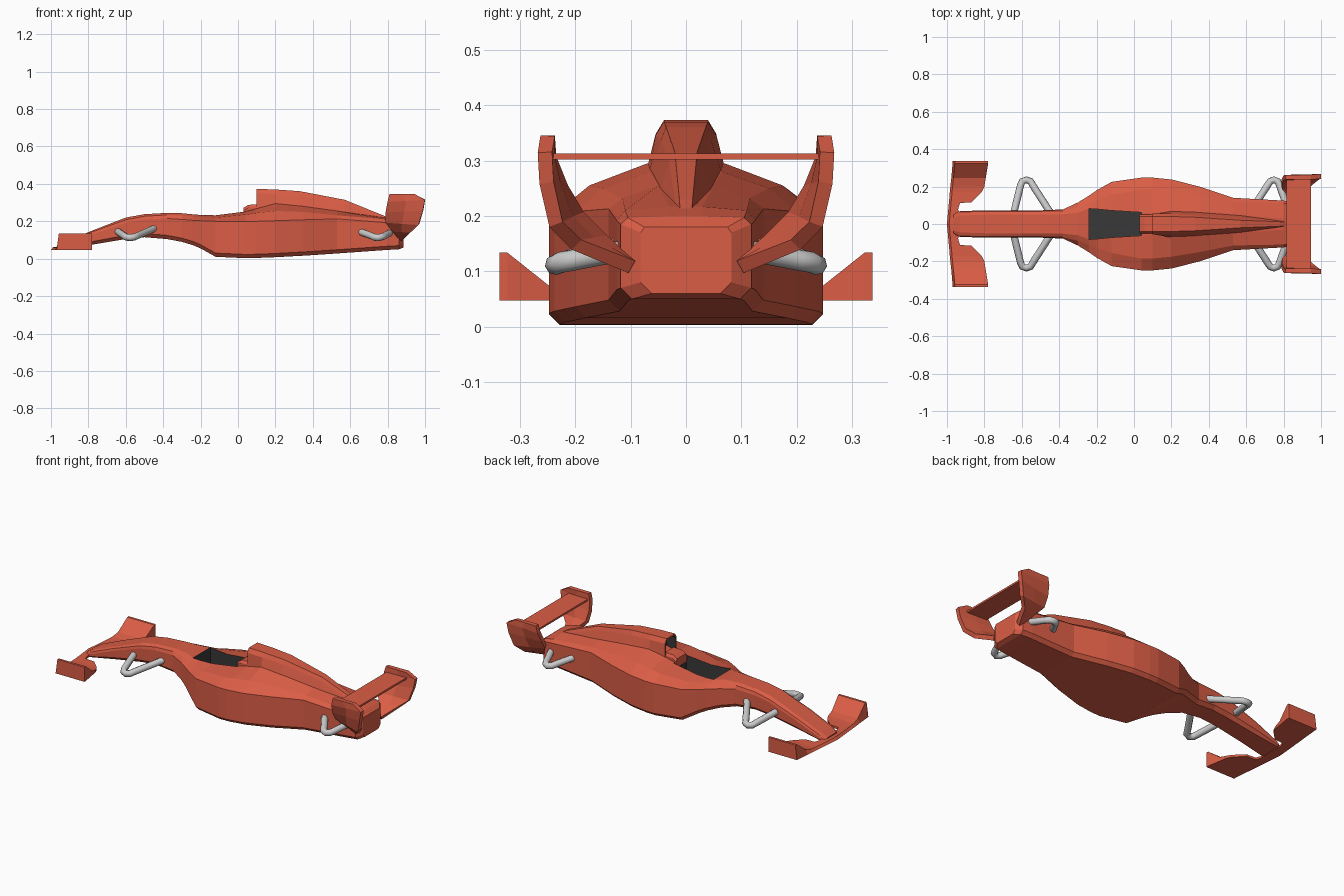
import bpy, bmesh
from mathutils import Vector

if "Cube" in bpy.data.objects:
    bpy.data.objects.remove(bpy.data.objects["Cube"])


def material(name, rgb):
    m = bpy.data.materials.new(name)
    m.diffuse_color = (*rgb, 1)
    m.use_nodes = True
    m.node_tree.nodes["Principled BSDF"].inputs["Base Color"].default_value = m.diffuse_color
    return m


RED = material("red_paint", (0.7, 0.11, 0.06))
DARK = material("dark_interior", (0.04, 0.04, 0.04))


def finish(name, bm, *mats):
    me = bpy.data.meshes.new(name)
    bm.to_mesh(me)
    bm.free()
    ob = bpy.data.objects.new(name, me)
    bpy.context.collection.objects.link(ob)
    for m in mats:
        me.materials.append(m)
    return ob


def loft(rings, closed=True, caps=(True, True), skip=lambda i, j: False):
    """Bridge equal-length point rings; skip(i, j) leaves a face open."""
    bm = bmesh.new()
    vs = [[bm.verts.new(p) for p in r] for r in rings]
    n = len(rings[0])
    for i in range(len(vs) - 1):
        for j in range(n if closed else n - 1):
            if not skip(i, j):
                k = (j + 1) % n
                bm.faces.new((vs[i][j], vs[i][k], vs[i + 1][k], vs[i + 1][j]))
    for on, r in zip(caps, (vs[0], vs[-1])):
        if on:
            bm.faces.new(r)
    bmesh.ops.recalc_face_normals(bm, faces=bm.faces[:])
    return bm


def mirrored(x, half):
    return [(x, y, z) for y, z in half] + [(x, -y, z) for y, z in reversed(half)]


def mirror_y(ob):
    mod = ob.modifiers.new("mirror", 'MIRROR')
    mod.use_axis = (False, True, False)


# Body stations: x, floor z, half width, side top z, shoulder y, z, deck edge y, z
stations = [
    (-0.965, .046, .052, .056, .046, .064, .035, .068),
    (-0.93, .05, .07, .07, .064, .08, .045, .088),
    (-0.78, .075, .072, .13, .068, .143, .05, .15),
    (-0.6, .105, .072, .193, .068, .208, .05, .22),
    (-0.5, .115, .073, .21, .068, .227, .05, .238),
    (-0.38, .105, .078, .215, .07, .234, .052, .245),
    (-0.3, .09, .115, .21, .09, .23, .06, .243),
    (-0.24, .072, .152, .205, .11, .225, .082, .237),
    (-0.2, .055, .18, .203, .125, .222, .08, .234),
    (-0.12, .01, .225, .2, .155, .22, .072, .232),
    (0.04, .003, .248, .2, .185, .236, .062, .252),
    (0.1, .004, .248, .2, .185, .245, .058, .268),
    (0.2, .008, .238, .203, .175, .255, .07, .295),
    (0.35, .016, .2, .208, .15, .25, .065, .28),
    (0.53, .028, .14, .213, .115, .232, .05, .255),
    (0.8, .047, .125, .192, .11, .21, .03, .217),
    (0.86, .05, .118, .185, .105, .197, .03, .2),
    (0.885, .06, .082, .17, .075, .18, .03, .18),
]
rings = []
for x, zb, w, zs, w4, z4, wt, zt in stations:
    c = min(.02, (zs - zb) * .3)
    rings.append(mirrored(x, [(w - c, zb), (w, zb + c), (w, zs), (w4, z4), (wt, zt)]))
finish("body", loft(rings, skip=lambda i, j: j == 4 and 7 <= i < 10), RED)

# Dark cockpit tub below the opening
rim = [(s[0], s[6], s[7]) for s in stations[7:11]]
top = rim + [(x, -y, z) for x, y, z in reversed(rim)]
bm = loft([top, [(x, y, .14) for x, y, z in top]], caps=(False, True))
bm.faces.ensure_lookup_table()
if bm.faces[-1].normal.z < 0:
    bmesh.ops.reverse_faces(bm, faces=bm.faces[:])
finish("cockpit_tub", bm, DARK)

# Headrest behind the cockpit
finish("headrest", loft([mirrored(x, [(.05, .22), (.05, z - .015), (.04, z)])
                         for x, z in ((.03, .272), (.055, .288), (.11, .29))]), RED)

# Engine cover with recessed dark intake
cover = [(.1, .055, .25, .055, .348, .04, .373), (.2, .072, .28, .055, .346, .04, .37),
         (.33, .067, .27, .046, .335, .036, .361), (.57, .05, .235, .03, .295, .02, .315),
         (.78, .026, .19, .018, .215, .012, .23), (.83, .02, .18, .014, .195, .01, .205)]
bm = loft([mirrored(c[0], [c[1:3], c[3:5], c[5:7]]) for c in cover])
front = min(bm.faces, key=lambda f: f.calc_center_median().x)
bmesh.ops.inset_region(bm, faces=[front], thickness=.01)
ring_verts = set(front.verts)
inner = bmesh.ops.extrude_face_region(bm, geom=[front])
for v in [g for g in inner['geom'] if isinstance(g, bmesh.types.BMVert)]:
    v.co.x += .06
    for f in v.link_faces:
        f.material_index = 1
if front.is_valid:
    bm.faces.remove(front)
bmesh.ops.recalc_face_normals(bm, faces=bm.faces[:])
finish("engine_cover", bm, RED, DARK)

# Front wing: sections across y (y, front x, rear x, top z)
sections = [(0, -1, -.935, .062), (.08, -.993, -.94, .06), (.112, -.99, -.93, .06),
            (.116, -.99, -.87, .06), (.14, -.987, -.845, .06), (.17, -.985, -.815, .06),
            (.2, -.982, -.8, .062), (.245, -.977, -.793, .072), (.323, -.97, -.78, .134),
            (.337, -.97, -.78, .134)]
wing = [[(a, y, .047), (b, y, .047), (b, y, t), (a + .012, y, t)] for y, a, b, t in sections]
mirror_y(finish("front_wing", loft(wing, caps=(False, True)), RED))

# Rear wing plane
finish("rear_wing_plane", loft([[(.815, y, .302), (.945, y, .302), (.945, y, .313), (.815, y, .313)]
                                for y in (-.245, .245)]), RED)

# Rear wing endplates sweeping down and inward to the tail
edge = [((.81, .25, .345), (.945, .25, .345)), ((.80, .247, .305), (1.0, .255, .315)),
        ((.79, .225, .25), (.99, .252, .26)), ((.79, .195, .2), (.968, .235, .185)),
        ((.83, .15, .155), (.925, .198, .148)), ((.868, .098, .108), (.88, .098, .108))]
strip = [[f, tuple((Vector(f) + Vector(b)) / 2), b] for f, b in edge]
plate = finish("rear_wing_endplate", loft(strip, closed=False, caps=(False, False)), RED)
sol = plate.modifiers.new("thickness", 'SOLIDIFY')
sol.thickness, sol.offset = .026, 0
mirror_y(plate)


# Suspension arms: bent grey tubes on both sides
def arm(name, pts):
    for side, s in (("left", -1), ("right", 1)):
        cu = bpy.data.curves.new(f"{name}_{side}", 'CURVE')
        cu.dimensions = '3D'
        cu.bevel_depth, cu.bevel_resolution, cu.use_fill_caps = .019, 2, True
        sp = cu.splines.new('POLY')
        sp.points.add(len(pts) - 1)
        for p, (x, y, z) in zip(sp.points, pts):
            p.co = (x, s * y, z, 1)
        bpy.context.collection.objects.link(bpy.data.objects.new(cu.name, cu))


arm("front_suspension_arm", [(-.645, .05, .147), (-.607, .205, .122), (-.597, .228, .115), (-.575, .236, .112),
                             (-.553, .228, .116), (-.54, .205, .122), (-.44, .05, .165)])
arm("rear_suspension_arm", [(.645, .1, .147), (.713, .205, .122), (.728, .228, .115), (.748, .236, .112),
                            (.768, .228, .116), (.779, .205, .12), (.815, .1, .14)])
